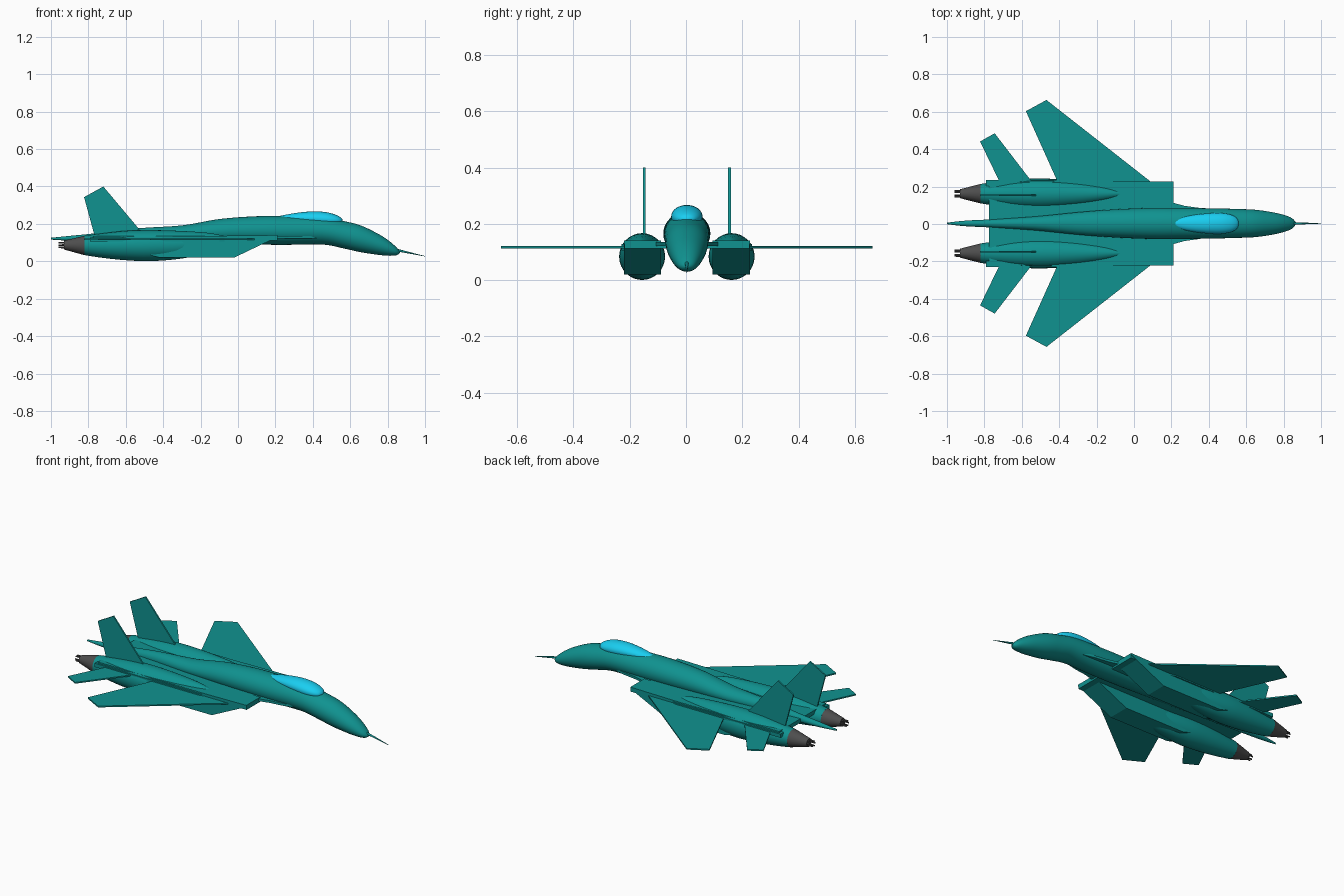
import bpy, bmesh, math
from mathutils import Vector

if "Cube" in bpy.data.objects:
    bpy.data.objects.remove(bpy.data.objects["Cube"])

def material(name, rgb):
    m = bpy.data.materials.new(name)
    m.diffuse_color = (*rgb, 1)
    m.use_nodes = True
    m.node_tree.nodes["Principled BSDF"].inputs["Base Color"].default_value = m.diffuse_color
    return m

TEAL = material("teal_paint", (0.005, 0.29, 0.28))
CYAN = material("canopy_glass", (0.01, 0.62, 0.88))
DARK = material("nozzle_metal", (0.075, 0.075, 0.075))
MID = 0.003  # centre line in y

def finish(name, bm, mat, smooth=False):
    bmesh.ops.recalc_face_normals(bm, faces=bm.faces)
    me = bpy.data.meshes.new(name)
    bm.to_mesh(me)
    bm.free()
    ob = bpy.data.objects.new(name, me)
    bpy.context.collection.objects.link(ob)
    me.materials.append(mat)
    if smooth:
        bpy.ops.object.select_all(action='DESELECT')
        ob.select_set(True)
        bpy.context.view_layer.objects.active = ob
        bpy.ops.object.shade_smooth_by_angle(angle=math.radians(35))
    return ob

def refine(st, n):
    """Catmull-Rom interpolation between stations."""
    st = [Vector(s) for s in st]
    out = []
    for i in range(len(st) - 1):
        a, b, c, d = st[max(i-1, 0)], st[i], st[i+1], st[min(i+2, len(st)-1)]
        for k in range(n):
            t = k / n
            out.append(0.5 * (2*b + (c-a)*t + (2*a-5*b+4*c-d)*t*t + (3*b-a-3*c+d)*t**3))
    return out + [st[-1]]

def loft(name, stations, y, mat, n=4, sides=32):
    """Stations are (x, half width, bottom z, top z)."""
    bm = bmesh.new()
    rings = []
    for x, w, lo, hi in refine(stations, n):
        rings.append([bm.verts.new((x, y + w*math.cos(a), (lo+hi)/2 + (hi-lo)/2*math.sin(a)))
                      for a in (2*math.pi*i/sides for i in range(sides))])
    for r, s in zip(rings, rings[1:]):
        for i in range(sides):
            j = (i+1) % sides
            bm.faces.new((r[i], r[j], s[j], s[i]))
    bm.faces.new(rings[0])
    bm.faces.new(rings[-1])
    return finish(name, bm, mat, True)

def prism(name, pts, plane, a, b, mat=TEAL):
    """Extrude an outline in the xy or xz plane from a to b."""
    bm = bmesh.new()
    put = (lambda p, q: (p[0], p[1], q)) if plane == "xy" else (lambda p, q: (p[0], q, p[1]))
    f = bm.faces.new([bm.verts.new(put(p, a)) for p in pts])
    ext = bmesh.ops.extrude_face_region(bm, geom=[f])["geom"]
    d = Vector(put((0, 0), b - a))
    bmesh.ops.translate(bm, verts=[v for v in ext if isinstance(v, bmesh.types.BMVert)], vec=d)
    return finish(name, bm, mat)

def rod(name, p, q, r1, r2, mat, sides=12):
    p, q = Vector(p), Vector(q)
    bm = bmesh.new()
    bmesh.ops.create_cone(bm, cap_ends=True, segments=sides, radius1=r1, radius2=r2, depth=(q-p).length)
    rot = (q-p).to_track_quat('Z', 'Y').to_matrix().to_4x4()
    bm.transform(rot)
    bmesh.ops.translate(bm, verts=bm.verts, vec=(p+q)/2)
    return finish(name, bm, mat, True)

# Fuselage with drooped nose and tail spike
loft("fuselage", [
    (-1.0, .004, .116, .126), (-.9, .015, .11, .136), (-.76, .022, .105, .15),
    (-.53, .037, .10, .177), (-.3, .06, .10, .192), (-.1, .075, .095, .226),
    (.1, .083, .09, .241), (.25, .083, .088, .242), (.45, .08, .09, .236),
    (.56, .077, .07, .216), (.65, .073, .05, .194), (.74, .06, .036, .152),
    (.8, .046, .03, .115), (.845, .028, .032, .077), (.865, .005, .044, .052)], MID, TEAL)
rod("nose_probe", (.85, MID, .06), (1.0, MID, .027), .007, .001, TEAL)

# Teardrop canopy
loft("canopy", [
    (.2, .004, .23, .238), (.25, .03, .21, .248), (.32, .045, .2, .26), (.4, .054, .19, .267),
    (.47, .055, .185, .263), (.52, .046, .19, .25), (.55, .028, .2, .234), (.56, .004, .214, .22)], MID, CYAN)

# Centre body plate joining the engines
prism("body_plate", [(.21, MID-.222), (.21, MID+.222), (-.775, MID+.222), (-.775, MID-.222)],
      "xy", .112, .136)

for side, s in (("left", 1), ("right", -1)):
    def Y(v):
        return MID + s * v

    def flat(pts):
        return [(x, Y(v)) for x, v in pts]

    # Wing, tailplane and leading edge strake
    prism(side + "_wing", flat([(.1, .215), (-.468, .66), (-.578, .6), (-.405, .215)]), "xy", .113, .121)
    prism(side + "_tailplane", flat([(-.54, .215), (-.745, .482), (-.823, .438), (-.715, .215)]), "xy", .113, .121)
    prism(side + "_strake", flat([(.2, 0), (.2, .113), (.27, .094), (.35, .083), (.45, .06)]), "xy", .122, .136)
    # Upright fin
    prism(side + "_fin", [(-.51, .15), (-.72, .4), (-.823, .343), (-.765, .13)], "xz", Y(.147), Y(.156))
    # Sloped intake duct
    prism(side + "_intake", [(.21, .14), (.21, .13), (-.02, .02), (-.42, .02), (-.6, .07), (-.6, .13)],
          "xz", Y(.092), Y(.224))
    # Fairing along the outer side of the engine
    prism(side + "_fairing", flat([(-.79, .2), (-.79, .232), (-.1, .232), (-.02, .21)]), "xy", .106, .128)
    # Engine pod
    loft(side + "_engine", [
        (-.05, .01, .1, .13), (-.15, .04, .05, .151), (-.3, .067, .015, .162), (-.47, .081, .001, .167),
        (-.6, .078, .006, .163), (-.72, .066, .018, .15), (-.82, .052, .033, .137)], Y(.159), TEAL)
    # Tapered nozzle with a ring of small exhaust rods
    rod(side + "_nozzle", (-.82, Y(.159), .085), (-.93, Y(.159), .087), .052, .024, DARK, 24)
    for i in range(6):
        a = math.pi * i / 3
        y, z = Y(.159) + .015*math.cos(a), .087 + .015*math.sin(a)
        rod(f"{side}_exhaust_rod_{i}", (-.92, y, z), (-.96, y, z), .0045, .004, DARK, 8)
